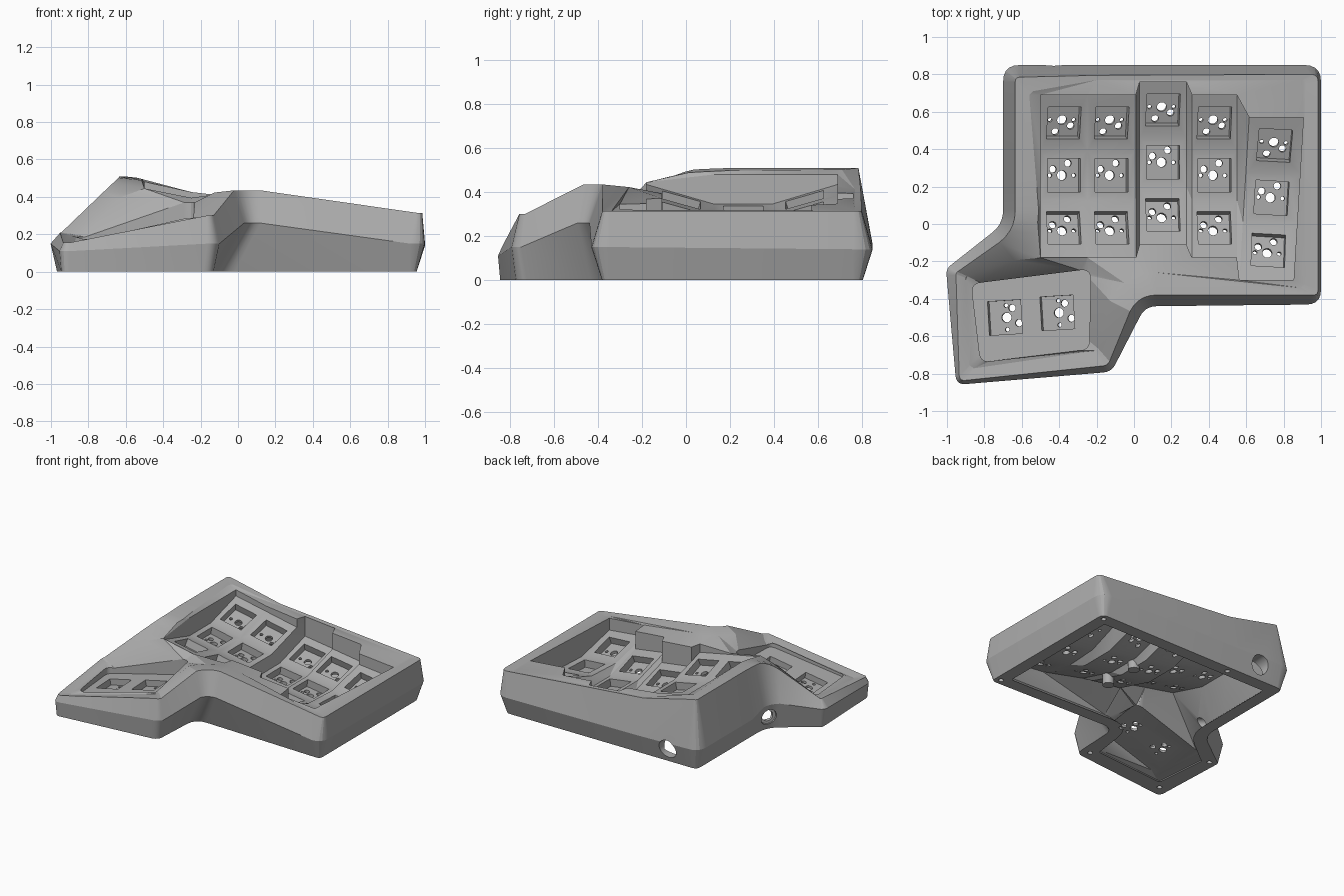
import bpy, bmesh
from math import atan, pi
from mathutils import Matrix, Vector

if "Cube" in bpy.data.objects:
    bpy.data.objects.remove(bpy.data.objects["Cube"])

grey = bpy.data.materials.new("shell grey")
grey.use_nodes = True
grey.diffuse_color = (0.42, 0.42, 0.42, 1)
grey.node_tree.nodes["Principled BSDF"].inputs["Base Color"].default_value = (0.42, 0.42, 0.42, 1)

# Case corners, clockwise: x, y, corner radius, waist height, rim height,
# then the insets of the foot, the rim and the inner edge of the rim band
CASE = [
    (-.70, .85, .09, .16, .51, .045, .065, .14), (-.2, .85, 0, .15, .415, .045, .055, .08),
    (1, .85, .09, .14, .315, .045, .05, .08), (1, -.43, .08, .15, .315, .045, .05, .09),
    (.06, -.44, .10, .26, .435, .045, .06, .18), (-.12, -.79, .08, .15, .30, .02, .035, .12),
    (-.95, -.86, .05, .11, .155, .01, .02, .08), (-1.005, -.24, .06, .15, .21, .035, .05, .10),
    (-.70, 0, .15, .2, .51, .045, .065, .19), (-.70, .2, 0, .16, .51, .045, .065, .18)]
# The foot is undercut at the inner front corner
FOOT = CASE[:4] + [(-.065, -.395, .05) + CASE[4][3:]] + CASE[5:]
# Thumb well corners: x, y, radius, edge height
THUMB = [(-.87, -.32, .05, .185), (-.23, -.24, .05, .37),
         (-.24, -.67, .05, .285), (-.82, -.74, .05, .175)]
# Key columns: left x, right x, middle y, left height, right height, skew
COLUMNS = [(-.5, -.25, .26, .345, .295, 0), (-.248, .01, .26, .295, .243, 0),
           (.03, .28, .33, .155, .12, 0), (.31, .55, .26, .16, .125, 0),
           (.59, .88, .14, .17, .14, .06)]
RISE, THICK = .09, .08


def ring(corners, inset, height):
    """Inset, rounded closed outline with a height for each corner."""
    points = []
    for i, c in enumerate(corners):
        p = Vector(c[:2])
        d0 = (p - Vector(corners[i - 1][:2])).normalized()
        d1 = (Vector(corners[(i + 1) % len(corners)][:2]) - p).normalized()
        n0, n1 = Vector((d0.y, -d0.x)), Vector((d1.y, -d1.x))
        off = inset(c)
        p = p + (n0 + n1) * off / (1 + n0.dot(n1))
        if not c[2]:
            points.append((p.x, p.y, height(c)))
            continue
        convex = d0.x * d1.y - d0.y * d1.x < 0
        radius = max(.02, c[2] - off) if convex else c[2] + off
        reach = radius * ((1 - d0.dot(d1)) / (1 + d0.dot(d1))) ** .5
        a, b = p - d0 * reach, p + d1 * reach
        for k in range(6):
            t = k / 5
            q = a * (1 - t) ** 2 + p * 2 * t * (1 - t) + b * t * t
            points.append((q.x, q.y, height(c)))
    return points


def descend(points, x0, slope):
    """Let the left side of the rim run down to the thumb."""
    return [(x, y, min(z, .51 + slope * (x - x0)) if y < .15 else z) for x, y, z in points]


def deck_height(x):
    return max(.371 - .22 * x, .397 - .09 * x)


def thumb_height(x):
    return .135 + .2 * (x + .87)


bm = bmesh.new()


def add(points):
    return [bm.verts.new(p) for p in points]


def bridge(a, b):
    for i in range(len(a)):
        bm.faces.new((a[i - 1], a[i], b[i], b[i - 1]))


def fill(*loops):
    edges = [bm.edges.get((l[i - 1], l[i])) for l in loops for i in range(len(l))]
    bmesh.ops.triangle_fill(bm, use_beauty=True, edges=edges, normal=(0, 0, 1))


def key_floor(drop):
    """Stepped, dished floor of all columns; returns its boundary."""
    grid = []
    for x0, x1, yc, z0, z1, skew in COLUMNS:
        for x, z in ((x0, z0), (x1, z1)):
            grid.append(add([(x + skew * dy, yc + dy, z + up - drop) for dy, up in
                             ((-.44, RISE), (-.13, 0), (.13, 0), (.43, RISE))]))
    for a, b in zip(grid, grid[1:]):
        for k in range(3):
            bm.faces.new((a[k], b[k], b[k + 1], a[k + 1]))
    return (grid[0] + [g[3] for g in grid[1:-1]] + grid[-1][::-1]
            + [g[0] for g in grid[-2:0:-1]])


# Outer walls and rim band: foot, waist, rim, inner edge of the band
foot = add(ring(FOOT, lambda c: c[5], lambda c: 0))
waist = add(ring(CASE, lambda c: 0, lambda c: c[3]))
rim_points = descend(ring(CASE, lambda c: c[6], lambda c: c[4]), -.63, .94)
rim = add([(x + (.035 if x > .85 else 0), y, z) for x, y, z in rim_points])
band = add(descend(ring(CASE, lambda c: c[7], lambda c: c[4] - .1 * (c[7] - c[6])), -.487, .76))
bridge(foot, waist)
bridge(waist, rim)
bridge(rim, band)

# Finger well and its upper edge, open towards the thumb
floor = key_floor(0)
edge = add([(v.co.x, v.co.y, v.co.z + .01 if v.co.x < -.2 and v.co.y < -.1
             else deck_height(v.co.x)) for v in floor])
bridge(floor, edge)

# Thumb well
thumb_points = ring(THUMB, lambda c: 0, lambda c: c[3])
thumb_edge = add(thumb_points)
thumb_floor = add([(x, y, thumb_height(x)) for x, y, z in thumb_points])
bridge(thumb_floor, thumb_edge)
bm.faces.new(thumb_floor)
fill(band, edge, thumb_edge)

# Hollow underside
lip = add(ring(FOOT, lambda c: .14, lambda c: 0))
inner = add(ring(FOOT, lambda c: .065, lambda c: .07))
bridge(foot, lip)
bridge(lip, inner)
under = key_floor(THICK)
thumb_under = add([(x, y, thumb_height(x) - .065) for x, y, z in thumb_points])
bm.faces.new(thumb_under)
for loop in (under, thumb_under):
    for i in range(len(loop)):
        if not bm.edges.get((loop[i - 1], loop[i])):
            bm.edges.new((loop[i - 1], loop[i]))
fill(inner, under, thumb_under)
bmesh.ops.recalc_face_normals(bm, faces=bm.faces)


def make_object(name, mesh_data):
    mesh = bpy.data.meshes.new(name)
    mesh_data.to_mesh(mesh)
    mesh_data.free()
    mesh.materials.append(grey)
    obj = bpy.data.objects.new(name, mesh)
    bpy.context.collection.objects.link(obj)
    return obj


case = make_object("keyboard_case", bm)

# Switch sockets and their pin holes
sockets, holes = bmesh.new(), bmesh.new()


def drill(target, matrix, radius, depth, sides=20):
    bmesh.ops.create_cone(target, cap_ends=True, segments=sides, radius1=radius,
                          radius2=radius, depth=depth, matrix=matrix)


def socket(matrix, depth, turn=1):
    size = Matrix.Translation((0, 0, .06 - depth)) @ Matrix.Diagonal((.18, .18, .12, 1))
    bmesh.ops.create_cube(sockets, size=1, matrix=matrix @ size)
    for x, y, r in ((0, 0, .026), (.065, 0, .011), (-.065, 0, .011),
                    (-.049 * turn, .033 * turn, .019), (.033 * turn, .065 * turn, .019)):
        drill(holes, matrix @ Matrix.Translation((x, y, -.06)), r, .14)


for x0, x1, yc, z0, z1, skew in COLUMNS:
    for row in (-1, 0, 1):
        dy = row * .28
        place = Matrix.Translation(((x0 + x1) / 2 + skew * dy, yc + dy,
                                    (z0 + z1) / 2 + abs(row) * RISE / 2))
        tilt = (Matrix.Rotation(-skew, 4, 'Z') @ Matrix.Rotation(atan((z0 - z1) / (x1 - x0)), 4, 'Y')
                @ Matrix.Rotation(row * atan(RISE / .3), 4, 'X'))
        socket(place @ tilt, .055, -1 if row == 1 else 1)
for x, y in ((-.69, -.50), (-.41, -.475)):
    socket(Matrix.Translation((x, y, thumb_height(x))) @ Matrix.Rotation(-atan(.2), 4, 'Y')
           @ Matrix.Rotation(.06 - pi / 2, 4, 'Z'), .045)

# Cable port, jack port and screw holes
drill(holes, Matrix.Translation((-.43, .8, .105)) @ Matrix.Rotation(pi / 2, 4, 'X'), .07, .24, 32)
jack_turn = Vector((-.8, .6, 0)).to_track_quat('Z', 'Y').to_matrix().to_4x4()
drill(holes, Matrix.Translation((-.66, -.022, .1)) @ jack_turn, .04, .3, 24)
drill(sockets, Matrix.Translation((-.70, .008, .1)) @ jack_turn, .06, .07, 24)
for p in ring([c[:2] + (0,) for c in FOOT], lambda c: .09, lambda c: 0)[1:8]:
    drill(holes, Matrix.Translation(p), .018, .07, 16)

for name, data in (("socket_cutter", sockets), ("hole_cutter", holes)):
    cutter = make_object(name, data)
    cutter.hide_render = True
    cut = case.modifiers.new(name, 'BOOLEAN')
    cut.operation, cut.solver, cut.object = 'DIFFERENCE', 'EXACT', cutter
    bpy.context.view_layer.objects.active = case
    bpy.ops.object.modifier_apply(modifier=cut.name)
    bpy.data.objects.remove(cutter)

# Support posts under the key floor
for i, y in enumerate((.33, .06)):
    post = bmesh.new()
    drill(post, Matrix.Translation((.28, y, .07)), .04, .1)
    make_object("support_post_%d" % (i + 1), post)

for obj in bpy.context.scene.objects:
    obj.select_set(obj.type == 'MESH')
bpy.ops.object.shade_smooth_by_angle(angle=pi / 9)
